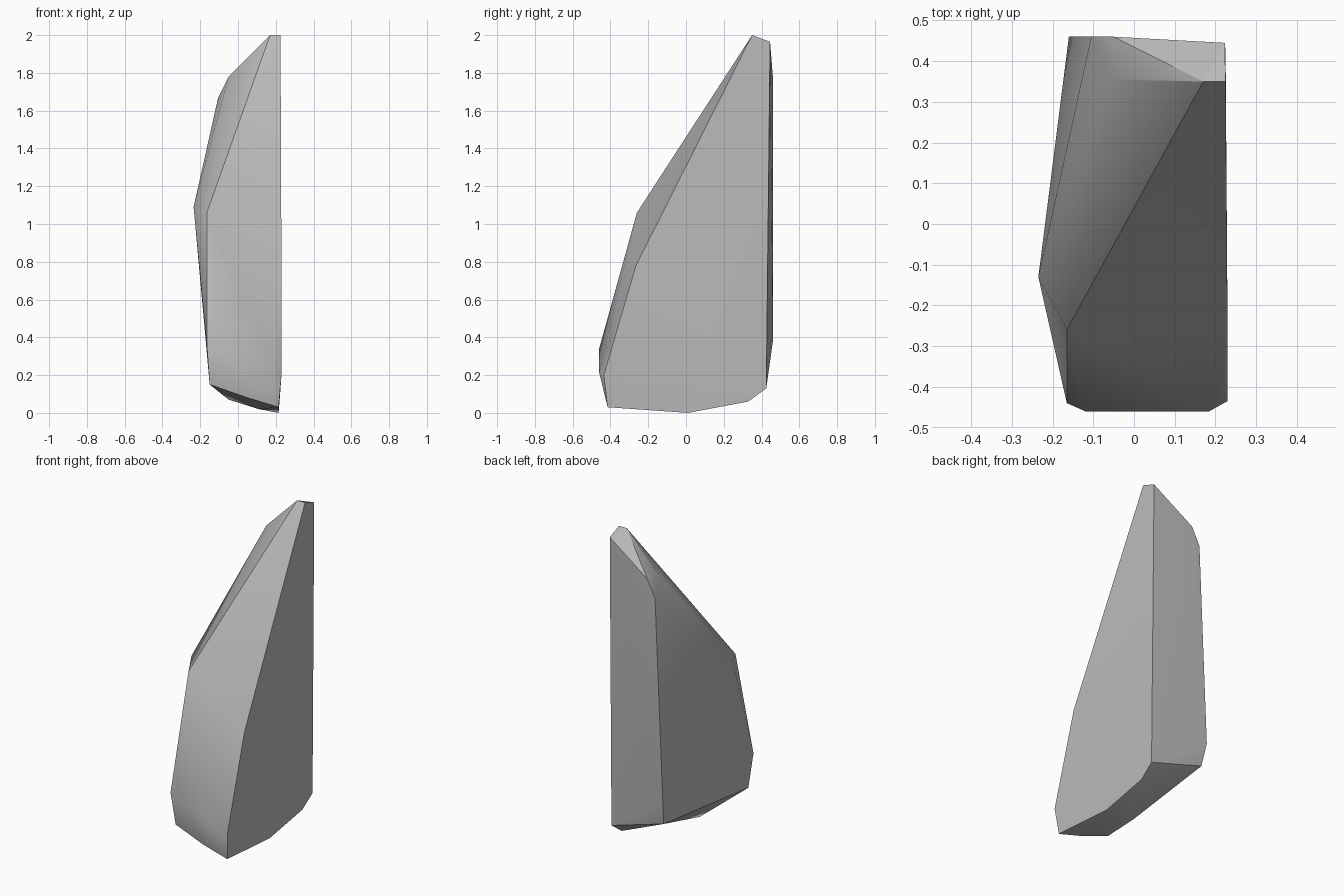
import bpy
import bmesh
import math

default_cube = bpy.data.objects.get("Cube")
if default_cube:
    bpy.data.objects.remove(default_cube, do_unlink=True)


def make_material(name, color):
    material = bpy.data.materials.new(name)
    material.use_nodes = True
    material.diffuse_color = color
    material.node_tree.nodes["Principled BSDF"].inputs["Base Color"].default_value = color
    return material


def make_hull(name, corner_groups, material):
    """Wrap the corner points in a faceted convex stone."""
    bm = bmesh.new()
    for group in corner_groups:
        for corner in group:
            bm.verts.new(corner)
    hull = bmesh.ops.convex_hull(bm, input=bm.verts[:])
    inner = {g for g in hull["geom_interior"] + hull["geom_unused"]
             if isinstance(g, bmesh.types.BMVert)}
    bmesh.ops.delete(bm, geom=list(inner), context="VERTS")
    bmesh.ops.recalc_face_normals(bm, faces=bm.faces[:])
    mesh = bpy.data.meshes.new(name)
    bm.to_mesh(mesh)
    bm.free()
    mesh.materials.append(material)
    stone = bpy.data.objects.new(name, mesh)
    bpy.context.collection.objects.link(stone)
    bpy.ops.object.select_all(action="DESELECT")
    stone.select_set(True)
    bpy.context.view_layer.objects.active = stone
    bpy.ops.object.shade_smooth_by_angle(angle=math.radians(30))
    return stone


# Outline of the broad flat side, from the peak down the front and back up
flat_side = [(.225, .35, 2), (.23, -.265, .78), (.23, -.435, .2),
             (.215, -.415, .03), (.215, .01, 0), (.22, .33, .06),
             (.225, .425, .13), (.223, .445, 1.965)]

# Slanted peak and the shoulder behind it
peak = [(.17, .35, 2), (-.05, .355, 1.78), (-.05, .46, 1.78), (-.105, .46, 1.67)]

# Bulging left side and the rear left corner
left_side = [(-.165, -.26, 1.06), (-.235, -.13, 1.09),
             (-.16, .46, .38), (-.145, .43, .24)]

# Chamfered toe at the front
toe = [(-.165, -.44, .36), (-.12, -.46, .34), (.185, -.46, .215),
       (-.15, -.41, .15), (.05, -.42, .08)]

# Rounded underside
underside = [(-.05, -.065, .07), (.11, -.1, .02)]

grey_stone = make_material("grey stone", (.5, .5, .5, 1))
make_hull("standing_rock", [flat_side, peak, left_side, toe, underside], grey_stone)
